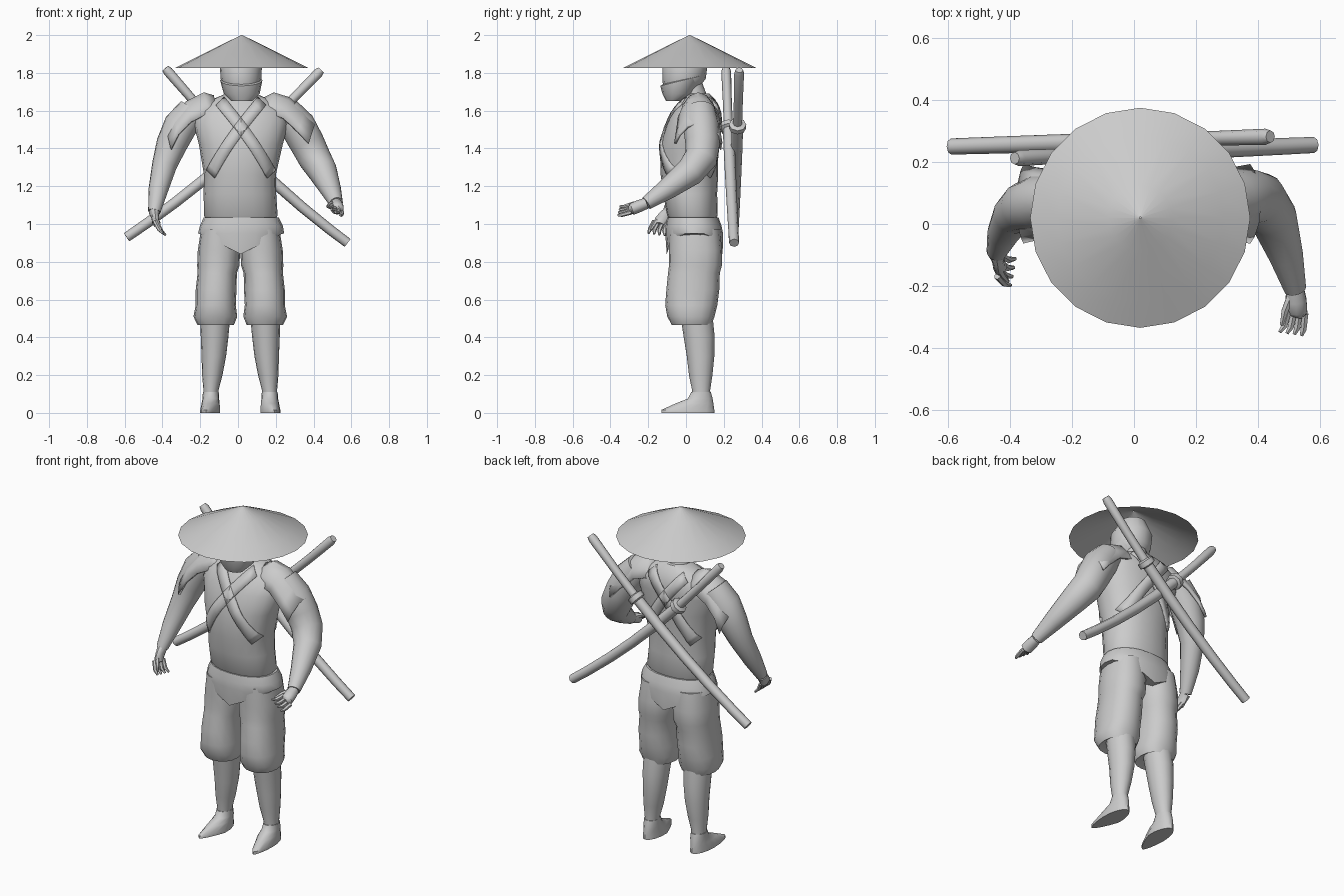
import bpy, bmesh, math
from mathutils import Vector
from mathutils.bvhtree import BVHTree

cube = bpy.data.objects.get("Cube")
if cube:
    bpy.data.objects.remove(cube, do_unlink=True)

grey = bpy.data.materials.new("plain grey")
grey.use_nodes = True
grey.diffuse_color = (0.6, 0.6, 0.6, 1)
grey.node_tree.nodes["Principled BSDF"].inputs["Base Color"].default_value = grey.diffuse_color

X, Y, Z = Vector((1, 0, 0)), Vector((0, 1, 0)), Vector((0, 0, 1))


def finish(name, bm, angle=40, thickness=0):
    """Turn a bmesh into a smooth shaded object."""
    bmesh.ops.recalc_face_normals(bm, faces=bm.faces)
    mesh = bpy.data.meshes.new(name)
    bm.to_mesh(mesh)
    bm.free()
    mesh.materials.append(grey)
    mesh.shade_smooth()
    mesh.set_sharp_from_angle(angle=math.radians(angle))
    obj = bpy.data.objects.new(name, mesh)
    bpy.context.collection.objects.link(obj)
    if thickness:
        solid = obj.modifiers.new("thickness", 'SOLIDIFY')
        solid.thickness = thickness
        solid.offset = 0
    return obj


def bridge(bm, rows, closed):
    """Join neighbouring rows of vertices with quads."""
    for a, b in zip(rows, rows[1:]):
        count = len(a)
        for i in range(count if closed else count - 1):
            j = (i + 1) % count
            bm.faces.new((a[i], a[j], b[j], b[i]))


def tube(name, rings, sides=16, ref=None, caps=True, power=1.0, shape=None, angle=40):
    """Skin elliptical rings (x, y, z, radius, radius); level unless ref is given."""
    bm = bmesh.new()
    centres = [Vector(r[:3]) for r in rings]
    rows = []
    for k, (c, r) in enumerate(zip(centres, rings)):
        u, v = X, Y
        if ref:
            t = (centres[min(k + 1, len(rings) - 1)] - centres[max(k - 1, 0)]).normalized()
            u = ref.cross(t).normalized()
            v = t.cross(u)
        row = []
        for i in range(sides):
            a = math.tau * i / sides
            ca, sa = math.cos(a), math.sin(a)
            ca = math.copysign(abs(ca) ** power, ca)
            sa = math.copysign(abs(sa) ** power, sa)
            p = c + u * ca * r[3] + v * sa * r[-1]
            row.append(bm.verts.new(shape(p, k) if shape else p))
        rows.append(row)
    bridge(bm, rows, True)
    if caps:
        bm.faces.new(rows[0])
        bm.faces.new(rows[-1])
    return finish(name, bm, angle)


# Straw hat, an open cone
tube("hat", [(.02, .02, 1.825, .355), (.02, .02, 1.868, .27), (.02, .02, 1.95, .105),
             (.02, .02, 2, .003)], sides=20, caps=False)

# Head, face mask and neck
tube("head", [(.02, -.05, 1.67, .05, .045), (.018, -.03, 1.71, .09, .09), (.016, -.01, 1.77, .108, .115),
              (.015, -.005, 1.85, .112, .12), (.015, .01, 1.93, .07, .07)])


def mask_slope(p, k):
    return p + Z * (0.25 * (p.y + 0.08) if k > 1 else 0)


tube("face_mask", [(.02, -.065, 1.65, .055, .04), (.02, -.04, 1.69, .095, .085),
                   (.017, -.016, 1.745, .112, .12), (.017, -.016, 1.75, .1, .108)], shape=mask_slope)
tube("neck", [(.015, .07, 1.58, .085), (.015, .045, 1.67, .07), (.015, .02, 1.75, .065)])

# Torso and hip wrap
torso = tube("torso", [(.015, .035, 1.02, .18, .12), (.015, .034, 1.045, .195, .134),
                       (.01, .022, 1.16, .192, .143), (.01, .018, 1.26, .19, .152),
                       (.015, .016, 1.42, .222, .155), (.015, .04, 1.53, .25, .143),
                       (.015, .055, 1.6, .24, .125), (.015, .065, 1.66, .15, .09),
                       (.015, .065, 1.69, .08, .06)], sides=20, power=.9)


def hip_wrap_edge(p, k):
    return p + Z * (0.5 * abs(p.x - 0.015) if k > 2 else 0)


tube("hip_wrap", [(.017, .036, 1.035, .198, .136), (.018, .04, .99, .22, .148),
                  (.016, .043, .95, .228, .153), (.014, .046, .84, .225, .148)],
     sides=20, power=.9, shape=hip_wrap_edge)

# Crossed straps lying on the torso, front and back
tree = BVHTree.FromPolygons([v.co for v in torso.data.vertices],
                            [p.vertices[:] for p in torso.data.polygons])
for label, facing in (("front", -1), ("back", 1)):
    for side_name, s in (("left", 1), ("right", -1)):
        bm = bmesh.new()
        rows = []
        for i in range(17):
            t = i / 16
            x = 0.015 + s * (0.11 - 0.3 * t + 0.02 * math.sin(math.pi * t) * -1)
            z = 1.65 - 0.44 * t
            row = []
            for w in (-.022, 0, .022):
                hit = tree.ray_cast(Vector((x + w * s, facing, z - w)), Vector((0, -facing, 0)))[0]
                if hit:
                    row.append(bm.verts.new(hit + Y * facing * 0.004))
            if len(row) == 3:
                rows.append(row)
        bridge(bm, rows, False)
        finish(f"{label}_{side_name}_strap", bm, thickness=0.008)

# Legs: baggy trousers, calves and pointed shoes
for side_name, s in (("left", 1), ("right", -1)):
    def leg(rings):
        return [(0.012 + s * x, *rest) for x, *rest in rings]

    tube(side_name + "_trouser", leg([
        (.108, .045, .97, .1, .135), (.113, .05, .86, .112, .141), (.116, .05, .78, .112, .14),
        (.122, .042, .74, .104, .137), (.128, .036, .65, .108, .14), (.13, .028, .57, .106, .138),
        (.132, .026, .51, .116, .125), (.13, .03, .465, .096, .105), (.13, .04, .48, .07, .08)]),
        power=.88)
    tube(side_name + "_calf", leg([
        (.132, .055, .52, .08, .085), (.136, .07, .4, .073, .082), (.14, .077, .3, .065, .073),
        (.148, .078, .2, .054, .062), (.155, .08, .12, .04, .048), (.156, .082, .04, .04, .05)]))

    def shoe_shape(p, k):
        middle = 0.012 + s * 0.158
        toe = max(0, 0.02 - p.y)
        p.x = middle + (p.x - middle) * (1 - 3 * toe) + s * toe * 0.15
        return p

    tube(side_name + "_shoe", leg([
        (.158, .01, 0, .054, .14), (.158, .01, .016, .054, .14), (.157, .045, .05, .048, .1),
        (.156, .075, .075, .044, .066), (.156, .08, .11, .042, .052)]), shape=shoe_shape)

# Arms, the left one reaching forward
tube("left_arm", [(.25, .075, 1.6, .08), (.315, .08, 1.52, .095), (.365, .088, 1.43, .092),
                  (.405, .08, 1.35, .088), (.45, .02, 1.275, .077), (.49, -.1, 1.185, .056),
                  (.52, -.21, 1.11, .036)], ref=X)
tube("right_arm", [(-.24, .075, 1.6, .08), (-.305, .068, 1.52, .09), (-.352, .055, 1.42, .082),
                   (-.39, .03, 1.31, .066), (-.422, -.03, 1.18, .052), (-.443, -.09, 1.065, .033)], ref=X)


def hand(side, wrist, knuckles, tips, spread, radii):
    """A flattened palm with four curled fingers and a thumb."""
    wrist, knuckles, tips, spread = map(Vector, (wrist, knuckles, tips, spread))
    tube(side + "_palm", [(*wrist, .03), (*wrist.lerp(knuckles, .5), *radii),
                          (*knuckles, *radii), (*knuckles.lerp(tips, .2), .02)], sides=10, ref=X)
    for i in range(4):
        shift = spread * (i - 1.5)
        start, end = knuckles + shift, tips + shift * 1.3
        bend = start.lerp(end, .5) + (knuckles - wrist) * 0.2
        tube(f"{side}_finger_{i + 1}", [(*start, .012), (*bend, .011), (*end, .006)], sides=6, ref=X)
    base = wrist.lerp(knuckles, .4) - spread
    tube(side + "_thumb", [(*base, .014), (*(base.lerp(tips, .4) - spread), .012),
                           (*(base.lerp(tips, .8) - spread * 1.6), .006)], sides=6, ref=X)


hand("left", (.52, -.21, 1.11), (.525, -.285, 1.08), (.505, -.355, 1.07), (.018, -.003, -.012), (.032, .036))
hand("right", (-.443, -.09, 1.065), (-.435, -.135, 1.01), (-.39, -.155, .945), (.004, .022, -.003), (.036, .02))


# Shoulder guards: ridged plates bent over each shoulder
def shoulder_guard(name, path, lean):
    bm = bmesh.new()
    rows = []
    for k, (x, z) in enumerate(path):
        width = 0.075 + 0.009 * k
        rows.append([bm.verts.new((x + lean * drop, 0.065 + w * width, z - drop))
                     for w, drop in ((-1.1, .105), (-.9, .06), (-.5, .015), (0, 0),
                                     (.5, .015), (.9, .06), (1.1, .105))])
    bridge(bm, rows, False)
    finish(name, bm, angle=35, thickness=0.014)


shoulder_guard("left_shoulder_guard", [(.14, 1.665), (.19, 1.69), (.27, 1.665), (.35, 1.59), (.405, 1.53)], -.3)
shoulder_guard("right_shoulder_guard", [(-.13, 1.675), (-.18, 1.69), (-.27, 1.645), (-.335, 1.58), (-.375, 1.5)], .2)


# Two curved swords crossed on the back
def sword(name, top, bottom, sag):
    top, bottom = Vector(top), Vector(bottom)
    control = (top + bottom) / 2 + Vector((0, 0, -2 * sag))
    profile = [(0, .02), (.015, .026), (.15, .024), (.275, .024), (.28, .046), (.3, .046), (.305, .03),
               (.45, .03), (.6, .029), (.75, .028), (.9, .027), (1, .026)]
    rings = []
    for t, radius in profile:
        p = top.lerp(control, t).lerp(control.lerp(bottom, t), t)
        rings.append((*p, radius))
    tube(name, rings, sides=8, ref=Y, angle=50)


sword("lower_sword", (-.385, .212, 1.825), (.58, .255, .9), .055)
sword("upper_sword", (.44, .282, 1.815), (-.59, .25, .93), .05)
